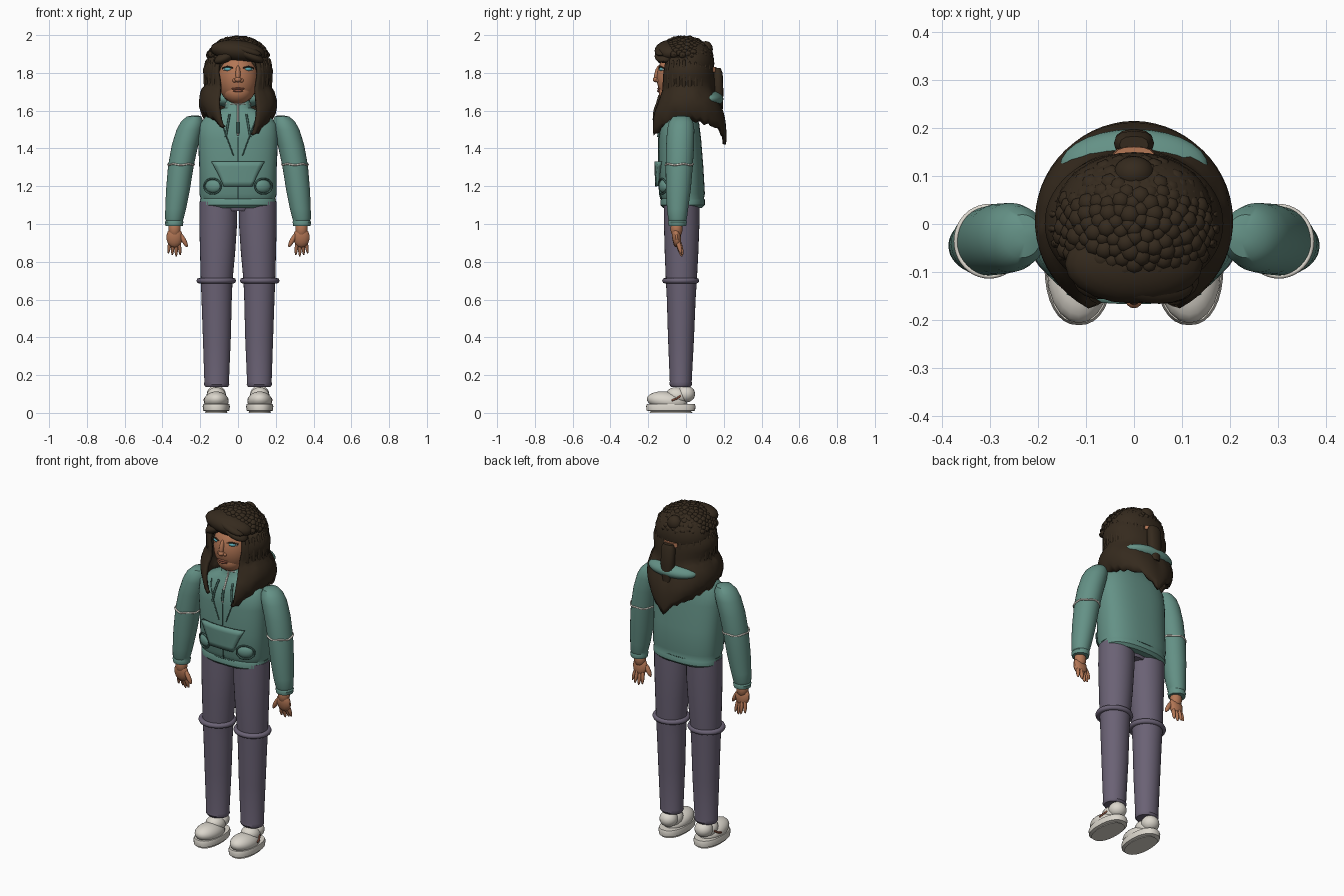
import bpy, bmesh, math, random
from math import sin, cos, pi, radians
from mathutils import Matrix, Vector, Euler

random.seed(4)
if "Cube" in bpy.data.objects:
    bpy.data.objects.remove(bpy.data.objects["Cube"])


def material(name, r, g, b):
    lin = [(c / 255) ** 2.2 for c in (r, g, b)] + [1]
    m = bpy.data.materials.new(name)
    m.use_nodes = True
    m.diffuse_color = lin
    m.node_tree.nodes["Principled BSDF"].inputs["Base Color"].default_value = lin
    return m


TEAL = material("jacket teal", 100, 144, 133)
DARK = material("trim teal", 66, 98, 90)
PANTS = material("trouser purple", 106, 98, 116)
HAIR = material("hair brown", 56, 46, 35)
SKIN = material("skin", 178, 118, 86)
LIPS = material("lip brown", 140, 84, 66)
WHITE = material("off white", 218, 213, 203)
EYE = material("eye blue", 95, 175, 185)


def finish(name, bm, mat, angle=40):
    bmesh.ops.recalc_face_normals(bm, faces=bm.faces)
    me = bpy.data.meshes.new(name)
    bm.to_mesh(me)
    bm.free()
    ob = bpy.data.objects.new(name, me)
    bpy.context.collection.objects.link(ob)
    me.materials.append(mat)
    bpy.ops.object.select_all(action='DESELECT')
    ob.select_set(True)
    bpy.context.view_layer.objects.active = ob
    bpy.ops.object.shade_smooth_by_angle(angle=radians(angle))
    return ob


def blobs(name, mat, items, seg=20):
    """Ellipsoids given as (centre, radii, rotation) in one object."""
    bm = bmesh.new()
    for loc, size, rot in items:
        m = Matrix.LocRotScale(Vector(loc), Euler([radians(a) for a in rot]), Vector(size))
        bmesh.ops.create_uvsphere(bm, u_segments=seg, v_segments=seg // 2 + 2, radius=1, matrix=m)
    return finish(name, bm, mat)


def loft(name, mat, rings, n=2.0, seg=32):
    """Stacked superellipse rings given as (x, y, z, rx, ry)."""
    bm = bmesh.new()
    loops = []
    for cx, cy, z, rx, ry in rings:
        loop = []
        for i in range(seg):
            c, s = cos(2 * pi * i / seg), sin(2 * pi * i / seg)
            loop.append(bm.verts.new((cx + rx * math.copysign(abs(c) ** (2 / n), c),
                                      cy + ry * math.copysign(abs(s) ** (2 / n), s), z)))
        loops.append(loop)
    for a, b in zip(loops, loops[1:]):
        for i in range(seg):
            j = (i + 1) % seg
            bm.faces.new((a[i], a[j], b[j], b[i]))
    bm.faces.new(loops[0])
    bm.faces.new(loops[-1])
    return finish(name, bm, mat)


def tube(name, mat, pts, r, closed=False):
    cu = bpy.data.curves.new(name, 'CURVE')
    cu.dimensions = '3D'
    cu.bevel_depth, cu.bevel_resolution, cu.use_fill_caps = r, 2, True
    sp = cu.splines.new('POLY')
    sp.points.add(len(pts) - 1)
    for p, q in zip(sp.points, pts):
        p.co = (*q, 1)
    sp.use_cyclic_u = closed
    ob = bpy.data.objects.new(name, cu)
    bpy.context.collection.objects.link(ob)
    cu.materials.append(mat)
    bpy.ops.object.select_all(action='DESELECT')
    ob.select_set(True)
    bpy.context.view_layer.objects.active = ob
    bpy.ops.object.convert(target='MESH')
    bpy.ops.object.shade_smooth_by_angle(angle=radians(50))


def oval(cx, cy, z, rx, ry, wave=0):
    return [(cx + rx * cos(a), cy + ry * sin(a), z + wave * sin(5 * a))
            for a in (2 * pi * i / 40 for i in range(40))]


def lerp(table, t):
    for (a, va), (b, vb) in zip(table, table[1:]):
        if t <= b:
            return va + (vb - va) * max(0, (t - a) / (b - a))
    return table[-1][1]


# Torso: height, half width, front, back
TORSO = [(1.085, .185, -.12, .085), (1.10, .2, -.135, .10), (1.125, .2, -.135, .10),
         (1.135, .197, -.13, .095), (1.16, .205, -.14, .10), (1.3, .205, -.145, .092),
         (1.45, .212, -.145, .08), (1.53, .205, -.135, .07), (1.57, .17, -.115, .058),
         (1.6, .11, -.1, .045), (1.615, .072, -.09, .035), (1.66, .062, -.085, .03)]
loft("jacket_body", TEAL, [(0, (f + b) / 2, z, w, (b - f) / 2) for z, w, f, b in TORSO], 2.5, 40)


def chest(x, z, out=0.0):
    """Point on the jacket front."""
    w = lerp([(r[0], r[1]) for r in TORSO], z)
    f = lerp([(r[0], r[2]) for r in TORSO], z)
    b = lerp([(r[0], r[3]) for r in TORSO], z)
    k = max(0, 1 - abs(x / w) ** 2.5) ** .4
    return (x, (f + b) / 2 - k * (b - f) / 2 - out, z)


# Jacket front details
tube("collar_trim", WHITE, oval(0, -.028, 1.635, .068, .06), .004, True)
tube("zip", WHITE, [chest(0, 1.65 - .02 * i, .002) for i in range(10)], .005)
tube("zip_flap", DARK, [chest(0, 1.46 - .03 * i, 0) for i in range(12)], .003)
tube("zip_pull", DARK, [chest(0, z, .007) for z in (1.54, 1.48)], .007)
tube("hem_seam", DARK, oval(0, -.018, 1.131, .199, .116), .002, True)
bm = bmesh.new()
grid = [[bm.verts.new(chest((u / 5 - 1) * lerp([(0, .075), (.45, .1), (1, .138)], v / 5), 1.2 + .13 * v / 5, .012))
         for u in range(11)] for v in range(6)]
for v in range(5):
    for u in range(10):
        bm.faces.new((grid[v][u], grid[v][u + 1], grid[v + 1][u + 1], grid[v + 1][u]))
pocket = finish("front_pocket", bm, TEAL)
sol = pocket.modifiers.new("thickness", 'SOLIDIFY')
sol.thickness, sol.offset = .02, 0

for side, s in (("left", 1), ("right", -1)):
    # Cords, seams and pocket loops
    tube(side + "_drawstring", DARK, [chest(s * (.045 + .005 * i), 1.58 - .03 * i, .006) for i in range(5)], .006)
    tube(side + "_front_seam", DARK, [chest(s * (.1 - .011 * i), 1.57 - .03 * i, .001) for i in range(8)], .003)
    tube(side + "_pocket_loop", DARK,
         [chest(s * .135 + .045 * cos(a), 1.2 + .04 * sin(a), .006) for a in (2 * pi * i / 20 for i in range(20))],
         .005, True)
    blobs(side + "_side_pocket", TEAL, [((s * .13, -.118, 1.2), (.045, .022, .035), (0, 0, s * 20))])

    # Sleeve with trim and cuff
    arm = [(.225, 1.575, .015, .015), (.233, 1.568, .04, .045), (.243, 1.54, .06, .064), (.257, 1.5, .068, .072),
           (.28, 1.42, .07, .074), (.302, 1.31, .068, .072), (.318, 1.18, .063, .066), (.33, 1.08, .055, .056),
           (.337, 1.03, .049, .05), (.337, 1.018, .045, .046), (.338, 1.01, .049, .05), (.338, .99, .046, .046)]
    loft(side + "_sleeve", TEAL, [(s * x, -.025 - .02 * min(1, (1.575 - z) / .5), z, rx, ry)
                                  for x, z, rx, ry in arm])
    tube(side + "_sleeve_trim", WHITE, oval(s * .302, -.036, 1.315, .069, .073, .003), .005, True)
    # Hand
    hand = [((s * .336, -.05, .975), (.034, .032, .05), (0, 0, 0)),
            ((s * .336, -.05, .93), (.044, .024, .055), (8, 0, 0)),
            ((s * .288, -.055, .915), (.013, .014, .042), (0, s * 28, 0))]
    for i in range(4):
        hand.append(((s * (.31 + .0175 * i), -.038 + .004 * (i % 3), .873 + .008 * abs(i - 1)),
                     (.0095, .012, .048), (15, s * (6 - 5 * i), 0)))
    blobs(side + "_hand", SKIN, hand, 14)

    # Trouser leg with knee ring and hem
    leg = [(.113, .138, .06, .052), (.113, .15, .067, .06), (.113, .165, .065, .058), (.112, .4, .074, .069),
           (.113, .6, .08, .076), (.113, .7, .084, .082), (.108, .85, .093, .089), (.105, 1.0, .1, .094),
           (.105, 1.12, .1, .094)]
    loft(side + "_trouser_leg", PANTS, [(s * x, -.028 + .006 * (z - .14), z, rx, ry) for x, z, rx, ry in leg])
    tube(side + "_knee_ring", PANTS, oval(s * .115, -.028, .7, .09, .083), .015, True)

    # Shoe
    sole = [(.008, .055, .105), (.0, .06, .115), (.012, .07, .128), (.035, .072, .131), (.048, .068, .126)]
    sole[0], sole[1] = sole[1], sole[0]
    loft(side + "_shoe_sole", WHITE, [(s * .115, -.08, z, rx, ry) for z, rx, ry in sole], 2.3)
    blobs(side + "_shoe_upper", WHITE, [((s * .115, -.1, .062), (.066, .108, .05), (-8, 0, 0)),
                                        ((s * .115, -.045, .09), (.052, .06, .045), (-15, 0, 0)),
                                        ((s * .115, -.002, .1), (.05, .05, .045), (0, 0, 0))])
    tube(side + "_shoe_stripe", LIPS, [(s * .179, -.075, .066), (s * .175, -.05, .075), (s * .162, -.03, .09)], .005)

    # Face features in pairs
    blobs(side + "_eye_white", WHITE, [((s * .055, -.123, 1.82), (.029, .012, .011), (0, 0, s * 25))])
    blobs(side + "_iris", EYE, [((s * .055, -.131, 1.82), (.02, .009, .0095), (0, 0, s * 25))])
    tube(side + "_eyelid", HAIR, [(s * .026, -.141, 1.826), (s * .055, -.136, 1.834), (s * .083, -.116, 1.824)], .004)

loft("hip_section", PANTS, [(0, -.025, 1.07, .08, .07), (0, -.022, 1.13, .17, .09)])

# Head and face
blobs("head", SKIN, [((0, -.04, 1.775), (.108, .115, .145), (0, 0, 0)),
                     ((0, -.07, 1.7), (.075, .075, .065), (0, 0, 0))], 28)
loft("neck", SKIN, [(0, -.03, 1.58, .055, .05), (0, -.03, 1.72, .055, .055)])
blobs("nose", SKIN, [((0, -.152, 1.795), (.013, .015, .045), (-12, 0, 0)),
                     ((0, -.158, 1.765), (.018, .018, .015), (0, 0, 0)),
                     ((.018, -.148, 1.76), (.012, .012, .011), (0, 0, 0)),
                     ((-.018, -.148, 1.76), (.012, .012, .011), (0, 0, 0))], 14)
blobs("lips", LIPS, [((0, -.143, 1.716), (.035, .01, .006), (0, 0, 0)),
                     ((0, -.143, 1.705), (.028, .01, .007), (0, 0, 0))], 16)

# Hair cap, fringe and bun
blobs("hair_cap", HAIR, [((0, .02, 1.85), (.166, .13, .135), (0, 0, 0))], 32)
blobs("fringe", HAIR, [((0, -.083, 1.915), (.145, .083, .058), (0, 6, 0)),
                       ((.05, -.105, 1.9), (.095, .06, .03), (0, 24, -12)),
                       ((-.06, -.105, 1.89), (.075, .05, .03), (0, -28, 18)),
                       ((.03, -.12, 1.925), (.1, .045, .025), (0, 18, -8))], 20)
blobs("bun", HAIR, [((0, .105, 1.925), (.043, .037, .043), (0, 0, 0))])
curls = []
for i in range(190):
    h = 1 - i / 190 * .72
    a, r = i * 2.39996, math.sqrt(1 - h * h)
    p = (.158 * r * cos(a), -.01 + .143 * r * sin(a), 1.852 + .13 * h)
    if not (p[1] < -.07 and p[2] < 1.93):
        k = random.uniform(.017, .023)
        curls.append((p, (k, k, k * .85), (0, 0, 0)))
blobs("curls", HAIR, curls, 8)

# Long hair: open sheet wrapped round the head, pointed at front and back
RX = [(0, .15), (.2, .178), (.45, .165), (.6, .19), (.75, .2), (.9, .19), (1, .165)]
RY = [(0, .125), (.2, .14), (.45, .145), (.6, .175), (.75, .195), (.9, .2), (1, .195)]
HEM = [(28, 1.48), (45, 1.52), (65, 1.55), (100, 1.55), (140, 1.52), (165, 1.47), (180, 1.42)]
bm = bmesh.new()
rows = []
for j in range(15):
    t = j / 14
    start, row = 38 - 12 * t, []
    for i in range(49):
        phi = start + (360 - 2 * start) * i / 48
        low = lerp(HEM, min(phi, 360 - phi))
        low += random.uniform(-.012, .012) + (.025 if phi > 270 else -.015 if phi < 60 else 0)
        a = radians(phi)
        row.append(bm.verts.new((lerp(RX, t) * sin(a), -lerp(RY, t) * cos(a) + .008 * t, 1.88 + (low - 1.88) * t)))
    rows.append(row)
for a, b in zip(rows, rows[1:]):
    for i in range(48):
        bm.faces.new((a[i], a[i + 1], b[i + 1], b[i]))
long_hair = finish("long_hair", bm, HAIR, 50)
sol = long_hair.modifiers.new("thickness", 'SOLIDIFY')
sol.thickness, sol.offset = .018, 0
strands = []
for i in range(22):
    a = radians(48 + 264 * i / 21)
    strands.append(((.168 * sin(a), -.138 * cos(a), 1.775 + random.uniform(-.01, .01)),
                    (.016, .014, .095), (0, 0, 0)))
blobs("hair_strands", HAIR, strands, 10)

# Hood, ponytail and its band
blobs("hood", TEAL, [((0, .118, 1.662), (.155, .08, .046), (0, 0, 0))], 28)
loft("ponytail", HAIR, [(0, .165, 1.825, .03, .018), (0, .168, 1.8, .042, .026), (0, .17, 1.7, .04, .028),
                        (0, .175, 1.61, .025, .02)], 2.5, 12)
loft("hair_band", SKIN, [(0, .135, 1.806, .046, .028), (0, .135, 1.83, .044, .026)], 2.5, 16)
